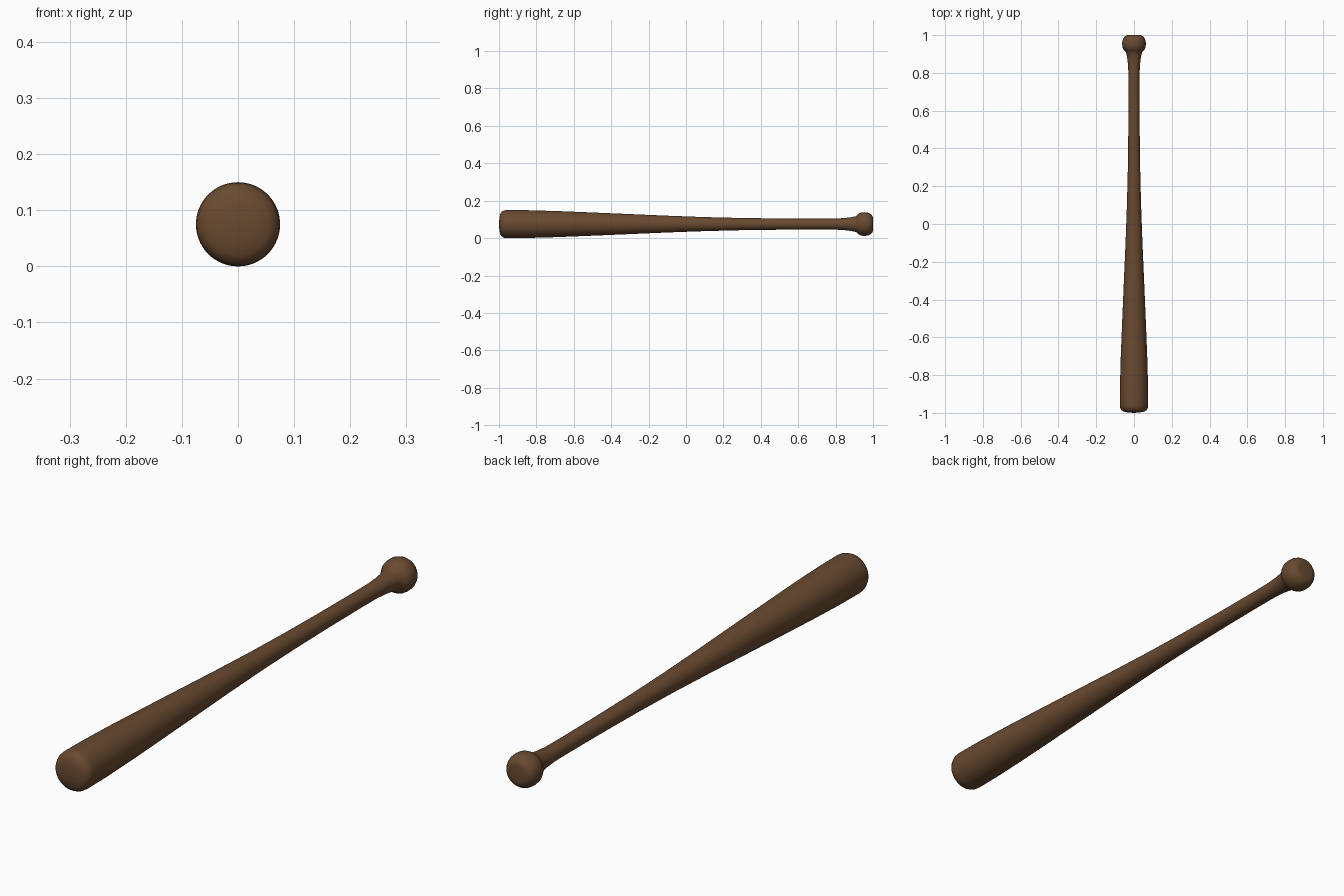
import bpy, bmesh, math

if "Cube" in bpy.data.objects:
    bpy.data.objects.remove(bpy.data.objects["Cube"])

SEGMENTS = 64
CENTRE_Z = 0.075

# Profile as (y, radius), from barrel tip to knob end
profile = [
    (-1.0, 0.0), (-0.998, 0.03), (-0.993, 0.055), (-0.985, 0.067), (-0.972, 0.0735),
    (-0.955, 0.075), (-0.85, 0.0742), (-0.7, 0.070), (-0.5, 0.062), (-0.3, 0.0535),
    (-0.1, 0.0448), (0.1, 0.0375), (0.3, 0.0325), (0.5, 0.0300), (0.7, 0.0290),
    (0.8, 0.0295), (0.85, 0.0325), (0.885, 0.037), (0.908, 0.042), (0.915, 0.047),
    (0.923, 0.055), (0.935, 0.061), (0.95, 0.063), (0.968, 0.062), (0.982, 0.057),
    (0.993, 0.049), (0.999, 0.038), (1.0, 0.03), (1.0, 0.0),
]

wood = bpy.data.materials.new("brown wood")
wood.diffuse_color = (0.14, 0.068, 0.030, 1.0)
wood.use_nodes = True
wood.node_tree.nodes["Principled BSDF"].inputs["Base Color"].default_value = wood.diffuse_color

# Turned bat: spin the profile around the long axis
bm = bmesh.new()
verts = [bm.verts.new((r, y, CENTRE_Z)) for y, r in profile]
edges = [bm.edges.new(pair) for pair in zip(verts, verts[1:])]
bmesh.ops.spin(bm, geom=verts + edges, cent=(0, 0, CENTRE_Z), axis=(0, 1, 0),
               angle=math.tau, steps=SEGMENTS)
bmesh.ops.remove_doubles(bm, verts=bm.verts, dist=1e-5)
bmesh.ops.recalc_face_normals(bm, faces=bm.faces)

mesh = bpy.data.meshes.new("baseball_bat")
bm.to_mesh(mesh)
bm.free()
mesh.materials.append(wood)
bat = bpy.data.objects.new("baseball_bat", mesh)
bpy.context.collection.objects.link(bat)
for p in mesh.polygons:
    p.use_smooth = True
